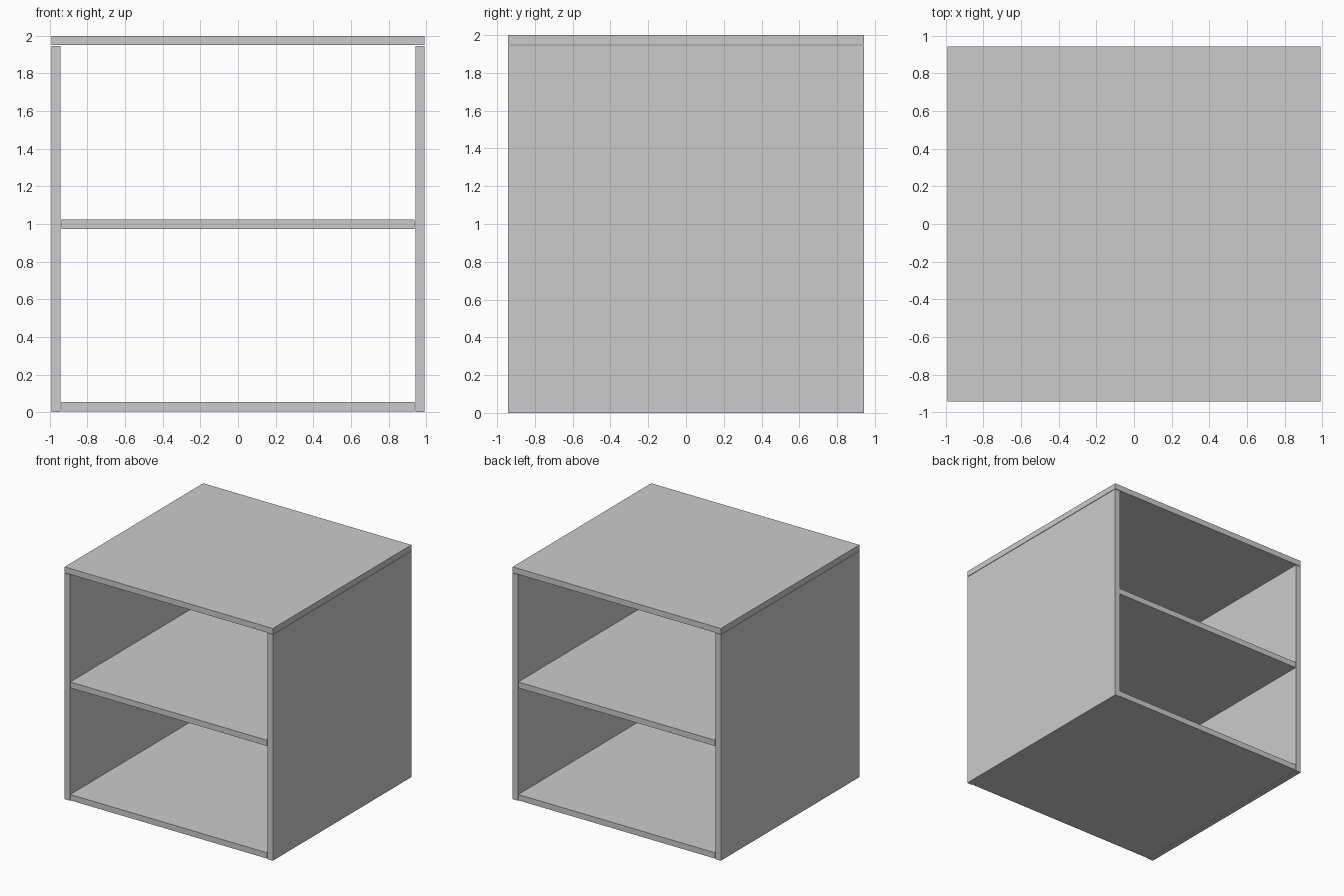
import bpy

if "Cube" in bpy.data.objects:
    bpy.data.objects.remove(bpy.data.objects["Cube"])

T = 0.05      # panel thickness
GAP = 0.004   # fine joint between panels
W, D, H = 1.984, 1.885, 2.0


def panel(name, size, centre):
    bpy.ops.mesh.primitive_cube_add(size=1, location=centre)
    ob = bpy.context.object
    ob.name = name
    ob.scale = size
    bpy.ops.object.transform_apply(location=False, rotation=False, scale=True)
    return ob


# Top board spans the full width
panel("top_panel", (W, D, T), (0, 0, H - T / 2))

# Upright sides under the top board
side_h = H - T - GAP
for name, s in (("left_side", -1), ("right_side", 1)):
    panel(name, (T, D, side_h), (s * (W - T) / 2, 0, side_h / 2))

# Boards between the sides (front and back stay open)
inner_w = W - 2 * T - 2 * GAP
for name, z in (("bottom_panel", GAP + T / 2), ("middle_shelf", 0.998)):
    panel(name, (inner_w, D, T), (0, 0, z))
